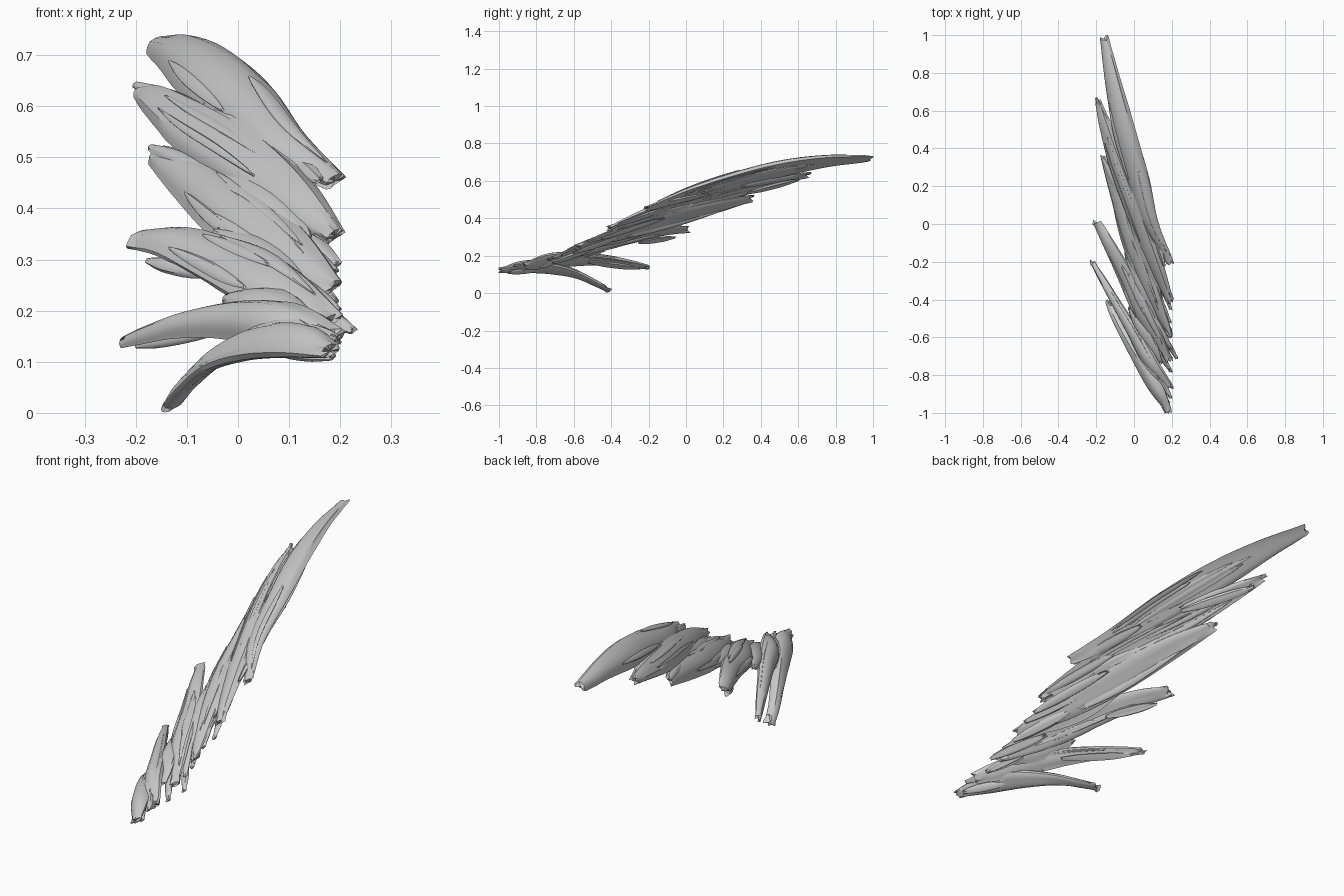
import bpy, bmesh, math, random
from mathutils import Vector

if "Cube" in bpy.data.objects:
    bpy.data.objects.remove(bpy.data.objects["Cube"])

random.seed(7)
SIDES = 14


def spline(pts, t):
    """Catmull-Rom through tuples (x, y, z, half_width), t in 0..1."""
    n = len(pts) - 1
    f = min(max(t, 0), 1) * n
    i = min(int(f), n - 1)
    u = f - i
    p1, p2 = Vector(pts[i]), Vector(pts[i + 1])
    p0 = Vector(pts[i - 1]) if i > 0 else p1 * 2 - p2
    p3 = Vector(pts[i + 2]) if i + 2 <= n else p2 * 2 - p1
    return 0.5 * (2 * p1 + (p2 - p0) * u + (2 * p0 - 5 * p1 + 4 * p2 - p3) * u * u
                  + (3 * p1 - p0 - 3 * p2 + p3) * u ** 3)


def shard(name, path, roll=36, thick=0.4, camber=0.22, t0=0.0, t1=1.0,
          side=0.0, lift=0.0, scale=1.0, rings=22, needle=False, ragged=0.02):
    """Loft a grooved crescent section along a path, with broken ends."""
    bm = bmesh.new()
    c, s = math.cos(math.radians(roll)), math.sin(math.radians(roll))
    groove = [1 + random.uniform(-0.13, 0.1) for _ in range(SIDES)]
    loops = []
    for r in range(rings + 1):
        k = r / rings
        q = spline(path, t0 + (t1 - t0) * k)
        w = q[3] * scale
        if needle:
            w *= 0.2 + 0.8 * math.sin(math.pi * k) ** 0.7
        h = max(w * thick, 0.004)
        loop = []
        for j in range(SIDES):
            if r % 5 == 0:
                groove[j] += random.uniform(-0.04, 0.04)
                groove[j] = min(max(groove[j], 0.82), 1.12)
            a = 2 * math.pi * j / SIDES
            u = w * math.cos(a) * groove[j] + side * q[3]
            v = h * math.sin(a) * groove[j]
            v += camber * q[3] * (0.6 - (u / q[3]) ** 2) + lift * q[3]
            dy = random.uniform(-ragged, ragged) if r in (0, rings) else 0
            loop.append(bm.verts.new((q[0] + u * c - v * s, q[1] + dy, q[2] + u * s + v * c)))
        loops.append(loop)
    for a, b in zip(loops, loops[1:]):
        for j in range(SIDES):
            m = (j + 1) % SIDES
            bm.faces.new((a[j], a[m], b[m], b[j]))
    # broken, slightly hollow ends
    for loop in (loops[0], loops[-1]):
        mid = sum((v.co for v in loop), Vector()) / SIDES
        hub = bm.verts.new(mid)
        for j in range(SIDES):
            bm.faces.new((loop[j], loop[(j + 1) % SIDES], hub))
    bmesh.ops.recalc_face_normals(bm, faces=bm.faces)
    me = bpy.data.meshes.new(name)
    bm.to_mesh(me)
    bm.free()
    ob = bpy.data.objects.new(name, me)
    bpy.context.collection.objects.link(ob)
    return ob


# main shards, root to tip: x, y, z, half width
shards = {
    "top_shard": [(.19, -.2, .452, .024), (.085, 0, .525, .052), (.012, .25, .60, .07),
                  (-.058, .5, .663, .072), (-.115, .75, .705, .052), (-.16, .985, .72, .026)],
    "second_shard": [(.19, -.41, .345, .022), (.105, -.2, .425, .052), (.01, .05, .50, .066),
                     (-.085, .3, .56, .06), (-.155, .52, .61, .04), (-.19, .645, .63, .02)],
    "third_shard": [(.185, -.58, .245, .022), (.09, -.36, .32, .056), (0, -.12, .39, .066),
                    (-.085, .15, .46, .052), (-.155, .345, .505, .026)],
    "fourth_shard": [(.185, -.72, .18, .024), (.06, -.5, .25, .062), (-.03, -.3, .298, .06),
                     (-.125, -.12, .335, .045), (-.195, .01, .34, .03)],
    "fifth_shard": [(.185, -.86, .145, .028), (.09, -.74, .175, .052), (0, -.58, .185, .047),
                    (-.1, -.41, .175, .035), (-.175, -.28, .155, .025), (-.22, -.205, .14, .016)],
    "bottom_shard": [(.18, -.985, .12, .02), (.12, -.88, .138, .046), (.045, -.74, .135, .05),
                     (-.04, -.6, .105, .036), (-.1, -.49, .055, .028), (-.13, -.415, .016, .023)],
}
objs = []
for name, path in shards.items():
    slim = name in ("fifth_shard", "bottom_shard")
    objs.append(shard(name, path, thick=0.55 if slim else 0.36))
    # raised fibres lying along each shard
    for i in range(7):
        a = random.uniform(0.05, 0.45)
        objs.append(shard(f"{name}_fibre_{i + 1}", path, t0=a, t1=a + random.uniform(.3, .5),
                          side=random.uniform(-.75, .75), lift=random.choice((-.3, .3)),
                          scale=random.uniform(.14, .24), needle=True, rings=12, ragged=0))

# pieces that fill the seams between neighbouring shards
names = list(shards)
for i, (a, b) in enumerate(zip(names, names[1:])):
    lo, hi = (.12, .55) if i < 3 else (.08, .42)
    mid = []
    for k in range(6):
        t = lo + (hi - lo) * k / 5
        p, q = spline(shards[a], t - .06), spline(shards[b], t + .1)
        m = (p + q) / 2
        m[3] = .012 + .035 * math.sin(math.pi * k / 5)
        mid.append(tuple(m))
    objs.append(shard(f"seam_filler_{i + 1}", mid, thick=0.4))

# loose splinters sticking out along the root edge and beside the tips
splinters = [
    ((.16, -.22, .455), (.06, .12, .53)), ((.195, -.45, .29), (.06, -.12, .4)),
    ((.19, -.37, .36), (.06, -.05, .47)), ((.19, -.6, .215), (.07, -.35, .3)),
    ((.19, -.52, .275), (.05, -.22, .37)), ((.225, -.71, .16), (.09, -.5, .235)),
    ((.195, -.78, .135), (.08, -.6, .215)), ((.195, -.66, .2), (.06, -.42, .29)),
    ((.195, -.92, .145), (.09, -.75, .17)), ((.185, -.95, .108), (.07, -.78, .125)),
    ((.0, .33, .535), (-.185, .6, .605)), ((-.02, .3, .57), (-.2, .665, .642)),
    ((-.03, .05, .46), (-.17, .36, .52)), ((-.05, -.25, .27), (-.175, -.06, .298)),
    ((-.02, -.52, .165), (-.195, -.25, .132)),
]
for i, (a, b) in enumerate(splinters):
    a, b = Vector(a), Vector(b)
    path = [(*a.lerp(b, k), w) for k, w in ((0, .009), (.3, .02), (.7, .02), (1, .008))]
    objs.append(shard(f"splinter_{i + 1}", path, thick=0.5, rings=10, ragged=.008))

for ob in objs:
    ob.select_set(True)
bpy.context.view_layer.objects.active = objs[0]
bpy.ops.object.shade_smooth_by_angle(angle=math.radians(35))
